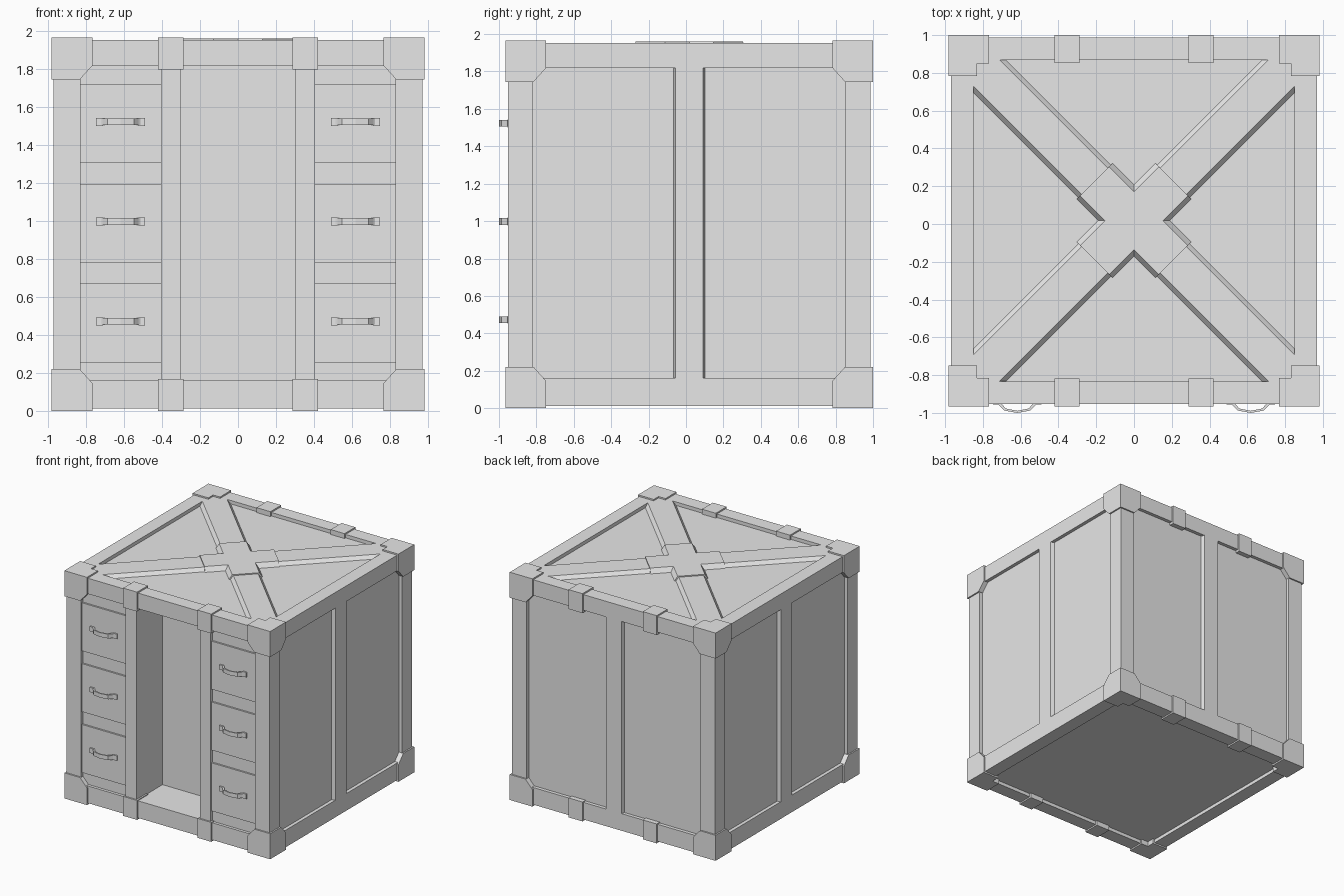
import bpy, bmesh
from math import pi
from mathutils import Matrix, Vector

cube = bpy.data.objects.get("Cube")
if cube:
    bpy.data.objects.remove(cube)

grey = bpy.data.materials.new("plain_grey")
grey.use_nodes = True
GREY = (0.8, 0.8, 0.8, 1)
grey.diffuse_color = GREY
grey.node_tree.nodes["Principled BSDF"].inputs["Base Color"].default_value = GREY

# Everything is built around the middle of the crate, then shifted into place
CENTRE = Vector((0, 0.0175, 0.9825))
OUT = 0.9825      # corner pieces
FRAME = 0.97      # frame surface
PANEL = 0.94      # sunken panels
INNER = 0.835     # inner edge of the frame


def solid(name, lower, upper, matrix=Matrix()):
    """Closed solid between two matching outlines."""
    bm = bmesh.new()
    a = [bm.verts.new(matrix @ Vector(p)) for p in lower]
    b = [bm.verts.new(matrix @ Vector(p)) for p in upper]
    bm.faces.new(a)
    bm.faces.new(b)
    for i in range(len(a)):
        j = (i + 1) % len(a)
        bm.faces.new((a[i], a[j], b[j], b[i]))
    bmesh.ops.recalc_face_normals(bm, faces=bm.faces)
    mesh = bpy.data.meshes.new(name)
    bm.to_mesh(mesh)
    bm.free()
    mesh.materials.append(grey)
    ob = bpy.data.objects.new(name, mesh)
    ob.location = CENTRE
    bpy.context.collection.objects.link(ob)
    return ob


def box(name, x, y, z):
    def ring(h):
        return [(x[0], y[0], h), (x[1], y[0], h), (x[1], y[1], h), (x[0], y[1], h)]
    return solid(name, ring(z[0]), ring(z[1]))


def span(sign, a, b):
    return sorted((sign * a, sign * b))


def cut(target, cutter):
    mod = target.modifiers.new("recess", 'BOOLEAN')
    mod.operation = 'DIFFERENCE'
    mod.object = cutter
    bpy.context.view_layer.objects.active = target
    bpy.ops.object.modifier_apply(modifier=mod.name)
    bpy.data.objects.remove(cutter)


def turn(quarter):
    return Matrix.Rotation(quarter * pi / 2, 4, 'Z')


# Lid with four sunken triangles that leave a sloped diagonal brace
full = (-FRAME, FRAME)
lid = box("lid", full, full, (INNER, FRAME))


def triangle(tip, z):
    edge = 0.85
    return [(tip - edge, edge, z), (edge - tip, edge, z), (0, tip, z)]


for q in range(4):
    cut(lid, solid("triangle_cutter", triangle(0.173, PANEL),
                   triangle(0.105, 2 * FRAME - PANEL), turn(q)))


# Cross-shaped plate in the middle of the lid
def cross(w, z, length=0.295):
    points = []
    for q in range(4):
        points += [turn(q + 0.5) @ Vector(p)
                   for p in ((length, -w, z), (length, w, z), (w, w, z))]
    return points


solid("lid_centre_plate", cross(0.137, PANEL - 0.005), cross(0.108, 0.979))

# Base with a shallow recess underneath
base = box("base", full, full, (-FRAME, -0.8225))
edge = (-0.85, 0.85)
cut(base, box("base_cutter", edge, edge, (-1.1, -PANEL)))

# Inner body behind the knee opening, and a cabinet on each side of it
wall = (-0.83, 0.84)
box("body", (-PANEL, PANEL), (-0.615, PANEL), wall)
for s, side in ((1, "left"), (-1, "right")):
    box(side + "_cabinet", span(s, 0.31, PANEL), (-0.945, -0.6), wall)
    box(side + "_opening_post", span(s, 0.302, 0.405), (-FRAME, -0.6), wall)

    # Drawers with bowed pull handles
    for row, z in enumerate((0.53, 0.005, -0.52), 1):
        box(f"{side}_drawer_{row}", span(s, 0.4, 0.84), (-0.96, -0.9),
            (z - 0.2075, z + 0.2075))
        path = [(-0.128, -0.955), (-0.095, -0.978), (-0.07, -1.005),
                (0, -1.0175), (0.07, -1.005), (0.095, -0.978), (0.128, -0.955)]
        outline = path + [(x * 0.88, y + 0.011) for x, y in reversed(path)]
        zc = z + 0.01
        low = [(s * 0.618 + x, y, zc - 0.018) for x, y in outline]
        high = [(x, y, zc + 0.018) for x, y, _ in low]
        solid(f"{side}_handle_{row}", low, high)
        for e in (-1, 1):
            x = s * 0.618 + e * 0.111
            box(f"{side}_handle_foot_{row}", (x - 0.018, x + 0.018),
                (-0.972, -0.95), (zc - 0.021, zc + 0.021))

# Upright corner posts
for sx in (-1, 1):
    for sy in (-1, 1):
        box("corner_post", span(sx, 0.83, FRAME), span(sy, INNER, FRAME), wall)

# Sloped ribs down the middle of the back and both sides
for q, name in ((0, "back_rib"), (1, "right_rib"), (3, "left_rib")):
    def rib(w, depth):
        return [(-w, depth, wall[0]), (w, depth, wall[0]),
                (w, depth, wall[1]), (-w, depth, wall[1])]
    solid(name, rib(0.085, PANEL - 0.005), rib(0.074, FRAME), turn(q))

# Corner brackets: two gusset plates each, at all eight corners
gusset = [(0, 0), (0.216, 0), (0.216, 0.147), (0.15, 0.22), (0, 0.22)]
for sx in (-1, 1):
    for sy in (-1, 1):
        for sz in (-1, 1):
            flip = Matrix.Diagonal((sx, sy, sz, 1))
            for name, swap in (("bracket_front_back", False), ("bracket_side", True)):
                def plate(depth):
                    pts = []
                    for u, v in gusset:
                        p = (OUT - u, OUT - depth, OUT - v)
                        pts.append((p[1], p[0], p[2]) if swap else p)
                    return pts
                solid(name, plate(0), plate(0.15), flip)

# Straps around the front and back beams
for sx in (-1, 1):
    for sy in (-1, 1):
        for sz in (-1, 1):
            box("beam_strap", span(sx, 0.288, 0.42), span(sy, 0.835, OUT),
                span(sz, 0.815, OUT))
